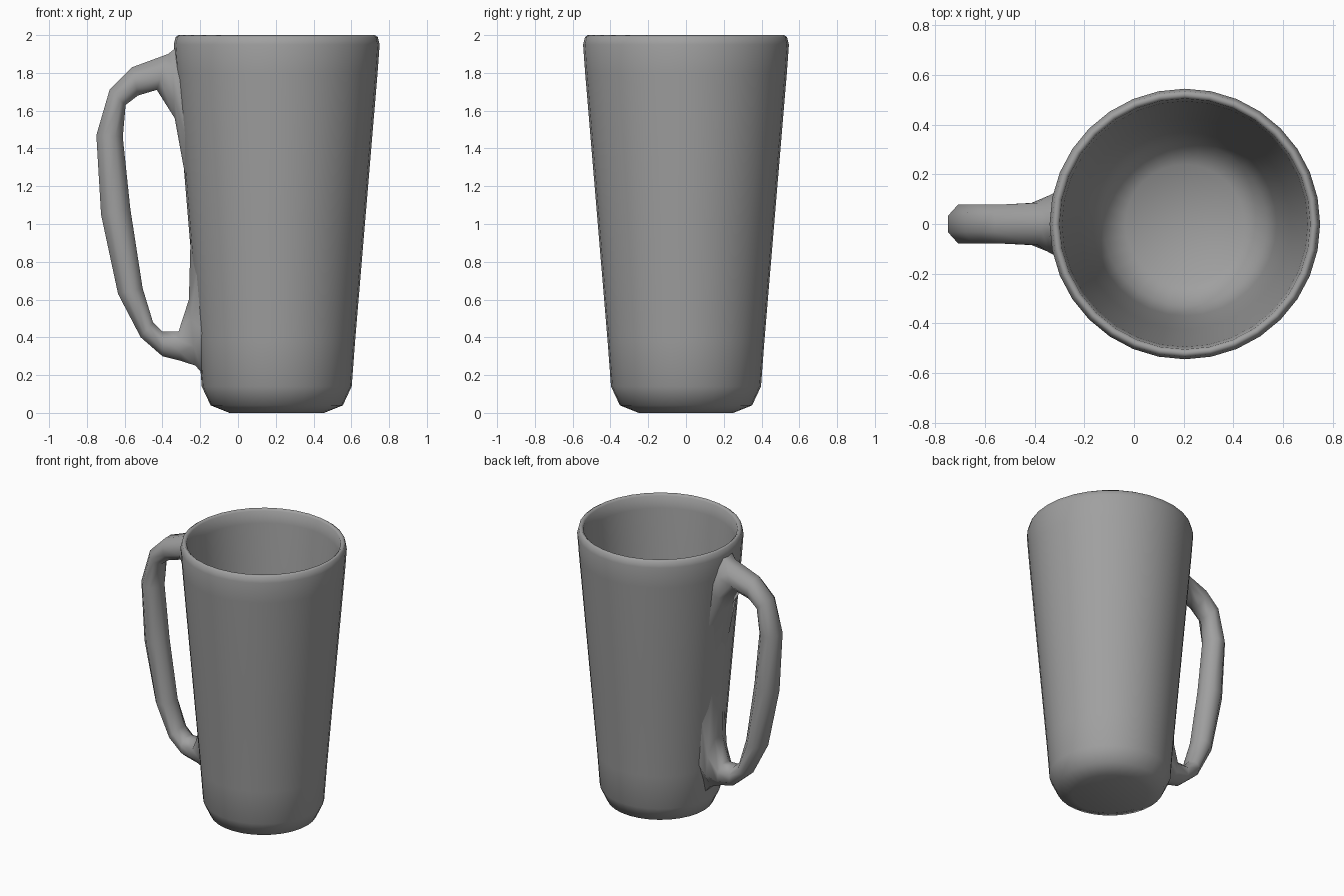
import bpy, bmesh, math

old = bpy.data.objects.get("Cube")
if old:
    bpy.data.objects.remove(old, do_unlink=True)

CENTER_X = 0.205
SIDES = 32

glaze = bpy.data.materials.new("grey_glaze")
glaze.use_nodes = True
color = (0.35, 0.35, 0.35, 1)
glaze.diffuse_color = color
glaze.node_tree.nodes["Principled BSDF"].inputs["Base Color"].default_value = color


def make_object(name, bm):
    bmesh.ops.recalc_face_normals(bm, faces=bm.faces)
    for face in bm.faces:
        face.smooth = True
    mesh = bpy.data.meshes.new(name)
    bm.to_mesh(mesh)
    bm.free()
    mesh.materials.append(glaze)
    obj = bpy.data.objects.new(name, mesh)
    bpy.context.collection.objects.link(obj)
    return obj


def bridge(bm, rings):
    for a, b in zip(rings, rings[1:]):
        n = len(a)
        for i in range(n):
            j = (i + 1) % n
            bm.faces.new((a[i], a[j], b[j], b[i]))


# Cup: one closed profile (radius, height), outside then inside
profile = [(0.25, 0), (0.35, 0.04), (0.397, 0.14), (0.415, 0.38), (0.467, 1.0),
           (0.534, 1.8), (0.545, 1.95), (0.535, 1.99), (0.52, 2.0), (0.505, 1.985),
           (0.495, 1.9), (0.425, 1.0), (0.37, 0.35), (0.33, 0.16), (0.24, 0.09)]
bm = bmesh.new()
rings = []
for r, z in profile:
    rings.append([bm.verts.new((CENTER_X + r * math.cos(math.tau * i / SIDES),
                                r * math.sin(math.tau * i / SIDES), z))
                  for i in range(SIDES)])
bridge(bm, rings)
for ring, z in ((rings[0], 0), (rings[-1], 0.08)):
    pole = bm.verts.new((CENTER_X, 0, z))
    for i in range(SIDES):
        bm.faces.new((ring[i], ring[(i + 1) % SIDES], pole))
make_object("cup_body", bm)

# Handle: outer point, inner point, half width; ends flare into the wall
sections = [
    ((-0.305, 1.96), (-0.255, 1.1), 0.15),
    ((-0.345, 1.92), (-0.335, 1.56), 0.115),
    ((-0.37, 1.9), (-0.43, 1.71), 0.085),
    ((-0.56, 1.83), (-0.53, 1.68), 0.078),
    ((-0.68, 1.71), (-0.595, 1.63), 0.078),
    ((-0.75, 1.47), (-0.61, 1.46), 0.078),
    ((-0.725, 1.05), (-0.57, 1.08), 0.078),
    ((-0.635, 0.63), (-0.505, 0.66), 0.078),
    ((-0.515, 0.4), (-0.45, 0.48), 0.078),
    ((-0.4, 0.3), (-0.4, 0.43), 0.078),
    ((-0.3, 0.275), (-0.315, 0.43), 0.08),
    ((-0.225, 0.25), (-0.26, 0.6), 0.11),
    ((-0.185, 0.2), (-0.252, 1.0), 0.13),
]
FACETS = 8
grow = 1 / math.cos(math.pi / FACETS)
bm = bmesh.new()
rings = []
for k, (outer, inner, half) in enumerate(sections):
    ring = []
    for i in range(FACETS):
        angle = math.tau * (i + 0.5) / FACETS
        t = 0.5 + 0.5 * grow * math.cos(angle)
        y = half * grow * math.sin(angle)
        x = inner[0] + (outer[0] - inner[0]) * t
        z = inner[1] + (outer[1] - inner[1]) * t
        # follow the curve of the cup wall at both ends
        if k in (0, len(sections) - 1):
            x += y * y
        ring.append(bm.verts.new((x, y, z)))
    rings.append(ring)
bridge(bm, rings)
make_object("handle", bm)
